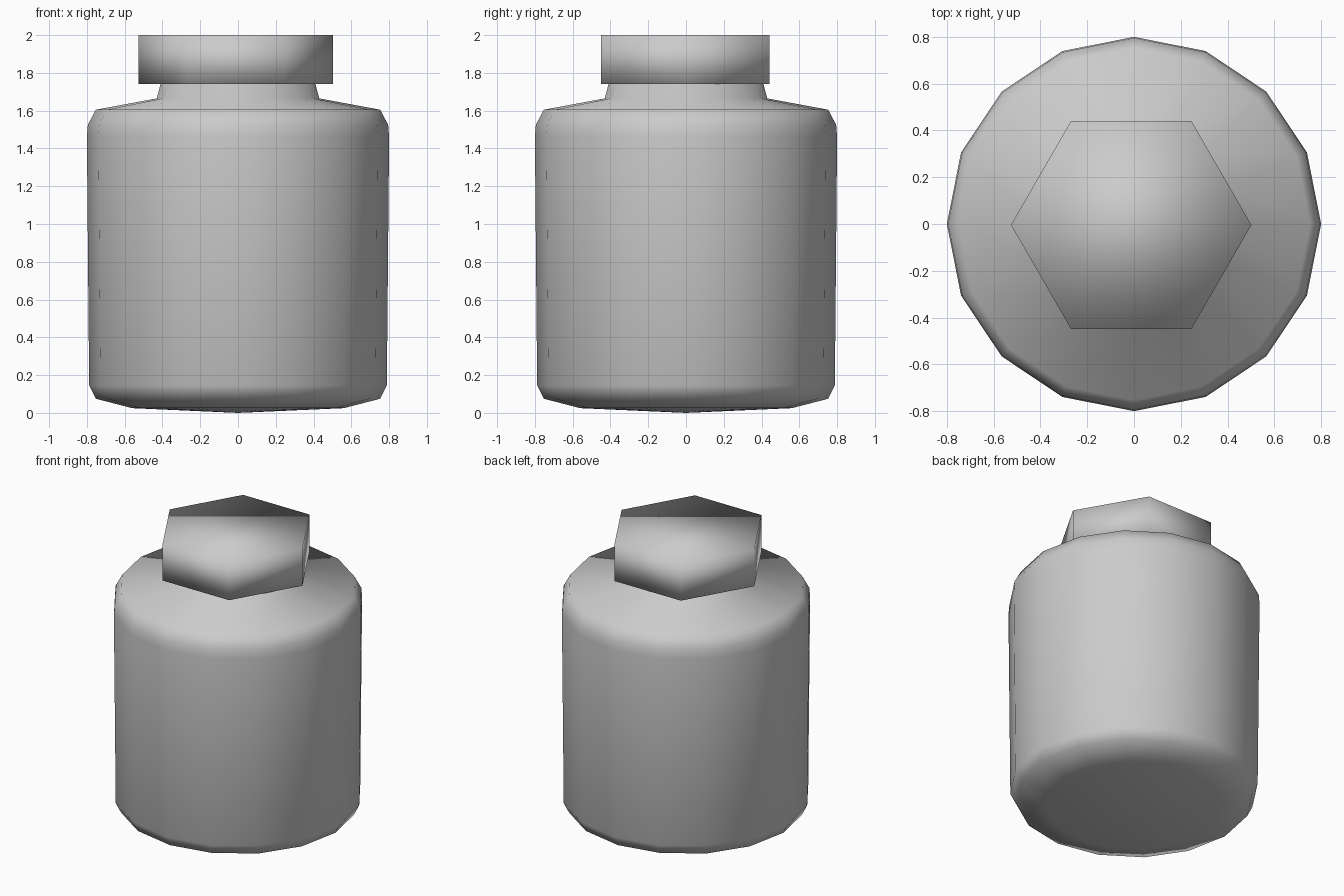
import bpy, bmesh
from math import cos, sin, pi

if "Cube" in bpy.data.objects:
    bpy.data.objects.remove(bpy.data.objects["Cube"])


def lathe(name, profile, sides, cx=0.0, cy=0.0):
    """Closed solid from (radius, z) rings; a zero radius makes a pole."""
    bm = bmesh.new()
    rings = []
    for r, z in profile:
        if r == 0:
            rings.append([bm.verts.new((cx, cy, z))] * sides)
        else:
            rings.append([bm.verts.new((cx + r * cos(2 * pi * i / sides),
                                        cy + r * sin(2 * pi * i / sides), z))
                          for i in range(sides)])
    for a, b in zip(rings, rings[1:]):
        for i in range(sides):
            j = (i + 1) % sides
            bm.faces.new(list(dict.fromkeys((a[i], a[j], b[j], b[i]))))
    # flat caps on open ends
    for ring in (rings[0], rings[-1]):
        if ring[0] is not ring[1]:
            bm.faces.new(ring)
    bmesh.ops.recalc_face_normals(bm, faces=bm.faces)
    for f in bm.faces:
        f.smooth = True
    mesh = bpy.data.meshes.new(name)
    bm.to_mesh(mesh)
    bm.free()
    ob = bpy.data.objects.new(name, mesh)
    bpy.context.collection.objects.link(ob)
    return ob


# bottle body with rounded base, sloped shoulder and short neck
lathe("bottle", [(0, 0.0), (0.56, 0.025), (0.753, 0.075), (0.788, 0.145),
                 (0.80, 1.46), (0.795, 1.525), (0.753, 1.605),
                 (0.43, 1.665), (0.405, 1.76)], 16)

# six-sided stopper
lathe("hex_cap", [(0.514, 1.74), (0.514, 2.0)], 6, -0.012, -0.004)
